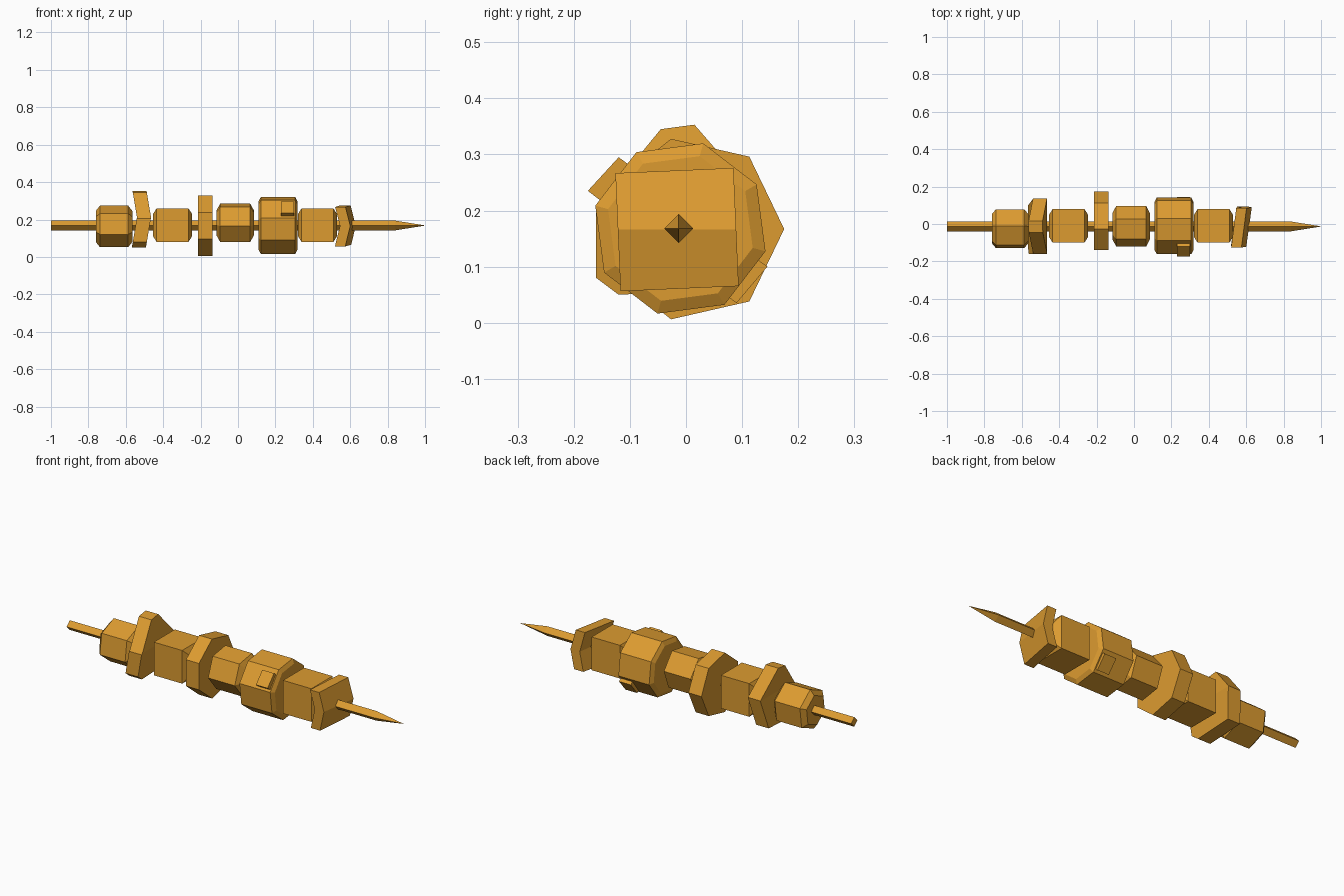
import bpy
import bmesh
from math import cos, sin, tau, radians

cube = bpy.data.objects.get("Cube")
if cube:
    bpy.data.objects.remove(cube, do_unlink=True)

# Single warm ochre for everything
mat = bpy.data.materials.new("golden_ochre")
mat.use_nodes = True
ochre = (0.72, 0.33, 0.03, 1)
mat.diffuse_color = ochre
mat.node_tree.nodes["Principled BSDF"].inputs["Base Color"].default_value = ochre


def polygon(sides, radius, phase, cy=0, cz=0):
    """Regular outline in the y-z plane."""
    turns = [tau * i / sides + radians(phase) for i in range(sides)]
    return [(cy + radius * cos(a), cz + radius * sin(a)) for a in turns]


def loft(name, outline, stations, centre, crease=None, bend=0, yaw=0):
    """Sweep an outline along x; stations are (x, scale). Optionally fold it."""
    cy, cz = centre
    bm = bmesh.new()
    rings = [[bm.verts.new((x, cy + (y - cy) * s, cz + (z - cz) * s))
              for y, z in outline] for x, s in stations]
    count = len(outline)
    for a, b in zip(rings, rings[1:]):
        for i in range(count):
            j = (i + 1) % count
            bm.faces.new((a[i], a[j], b[j], b[i]))
    bm.faces.new(rings[0])
    bm.faces.new(rings[-1])
    if crease is not None:
        bmesh.ops.bisect_plane(bm, geom=bm.verts[:] + bm.edges[:] + bm.faces[:],
                               plane_co=(0, 0, crease), plane_no=(0, 0, 1))
        for v in bm.verts:
            v.co.x += yaw * (v.co.y - cy) - bend * abs(v.co.z - crease)
    bmesh.ops.recalc_face_normals(bm, faces=bm.faces[:])
    mesh = bpy.data.meshes.new(name)
    bm.to_mesh(mesh)
    bm.free()
    mesh.materials.append(mat)
    obj = bpy.data.objects.new(name, mesh)
    bpy.context.collection.objects.link(obj)


def chunk(name, x0, x1, sides, radius, phase, centre, cap=0.02, inset=0.65):
    """Prism with a tapered cap at each end."""
    loft(name, polygon(sides, radius, phase, *centre),
         [(x0, inset), (x0 + cap, 1), (x1 - cap, 1), (x1, inset)], centre)


# Skewer with a pointed tip
axis = (-0.013, 0.168)
loft("skewer", polygon(4, 0.026, 0, *axis),
     [(-1, 1), (0.84, 1), (1, 0.02)], axis)

# Meat and vegetable chunks
chunk("end_chunk", -0.76, -0.565, 6, 0.112, 22, (-0.025, 0.163), 0.022, 0.75)
chunk("middle_chunk", -0.115, 0.085, 6, 0.11, 9, (-0.012, 0.182))
chunk("large_chunk", 0.11, 0.318, 8, 0.157, 30, (-0.01, 0.168), 0.012, 0.85)
for name, x in (("rear_block", -0.35), ("front_block", 0.425)):
    chunk(name, x - 0.105, x + 0.105, 4, 0.127, 45, (-0.01, 0.17))

# Seven-sided slice
hub = (0.01, 0.167)
loft("round_slice", polygon(7, 0.165, 0, *hub), [(-0.215, 1), (-0.137, 1)], hub)

# Folded slices
loft("tall_slice", [(-0.045, 0.345), (0.015, 0.353), (0.135, 0.215), (0.1, 0.06),
                    (-0.12, 0.05), (-0.16, 0.08), (-0.16, 0.205)],
     [(-0.54, 1), (-0.465, 1)], (-0.012, 0.2), 0.212, 0.17)
loft("square_slice", polygon(4, 0.149, 47.5, -0.016, 0.166),
     [(0.56, 1), (0.615, 1)], (-0.016, 0.166), 0.166, 0.25, 0.14)

# Strip pressed through the large chunk
loft("pressed_strip", [(-0.175, 0.235), (-0.12, 0.295), (0.145, 0.1), (0.09, 0.035)],
     [(0.23, 1), (0.3, 1)], (-0.015, 0.166))
